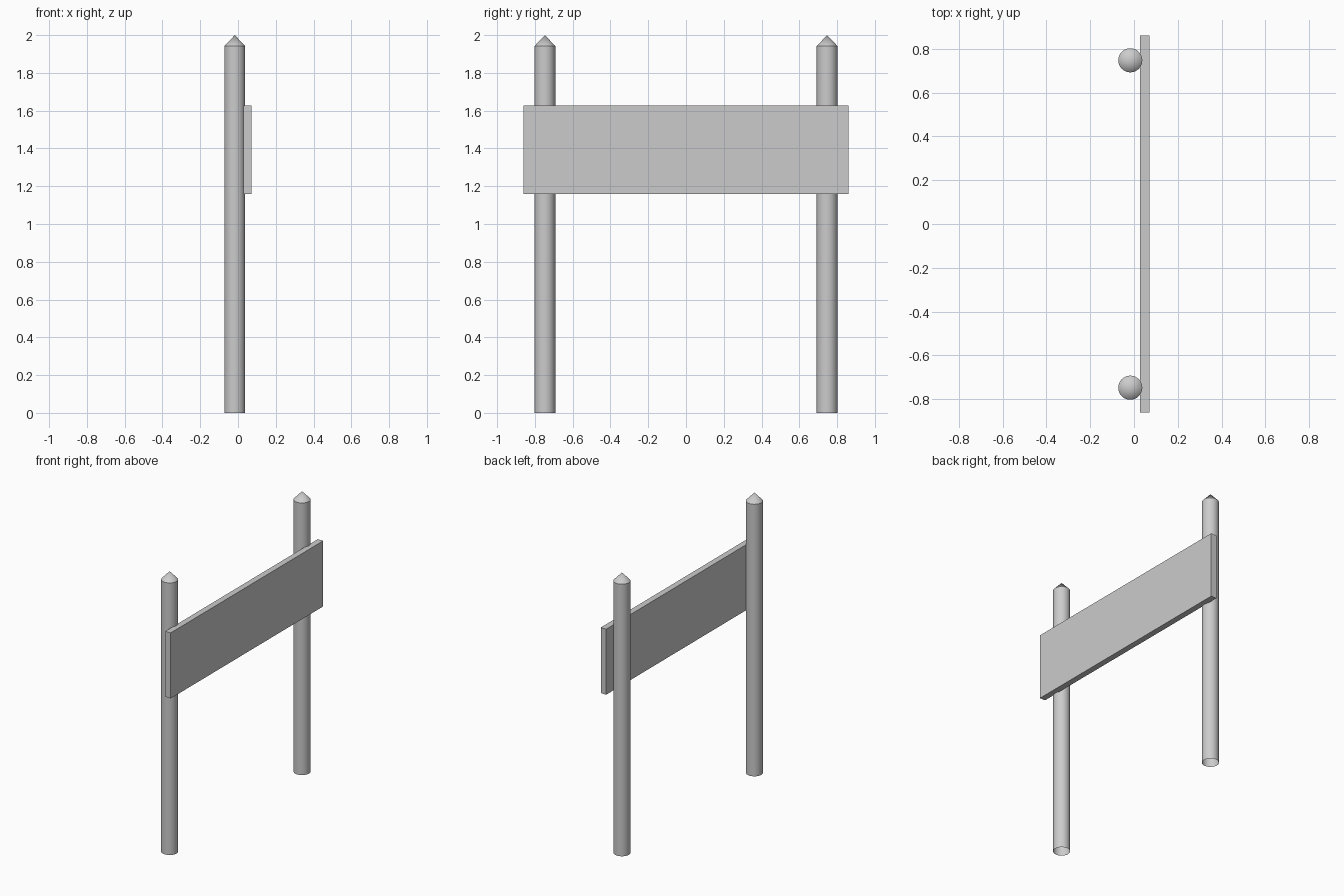
import bpy, bmesh
from math import cos, sin, tau

if "Cube" in bpy.data.objects:
    bpy.data.objects.remove(bpy.data.objects["Cube"])

SIDES = 32
RADIUS = 0.055
POST_X = -0.017


def finish(name, bm):
    mesh = bpy.data.meshes.new(name)
    bmesh.ops.recalc_face_normals(bm, faces=bm.faces)
    bm.to_mesh(mesh)
    bm.free()
    obj = bpy.data.objects.new(name, mesh)
    bpy.context.collection.objects.link(obj)
    return obj


def post(name, y):
    # Round shaft, open at the ground, with a pointed tip
    bm = bmesh.new()
    rings = [[bm.verts.new((RADIUS * cos(tau * i / SIDES), RADIUS * sin(tau * i / SIDES), z))
              for i in range(SIDES)] for z in (0, 1.942)]
    tip = bm.verts.new((0, 0, 2))
    low, high = rings
    for i in range(SIDES):
        j = (i + 1) % SIDES
        bm.faces.new((low[i], low[j], high[j], high[i]))
        bm.faces.new((high[i], high[j], tip))
    # Outward normals on the open shell
    obj = finish(name, bm)
    obj.location = (POST_X, y, 0)
    bpy.ops.object.select_all(action='DESELECT')
    obj.select_set(True)
    bpy.context.view_layer.objects.active = obj
    bpy.ops.object.shade_smooth_by_angle(angle=0.6)


# Pair of posts
post("left_post", -0.747)
post("right_post", 0.747)

# Sign board fixed to the +x side of the posts
bm = bmesh.new()
bmesh.ops.create_cube(bm, size=1)
bmesh.ops.scale(bm, vec=(0.043, 1.72, 0.468), verts=bm.verts)
board = finish("sign_board", bm)
board.location = (0.0495, 0, 1.393)
